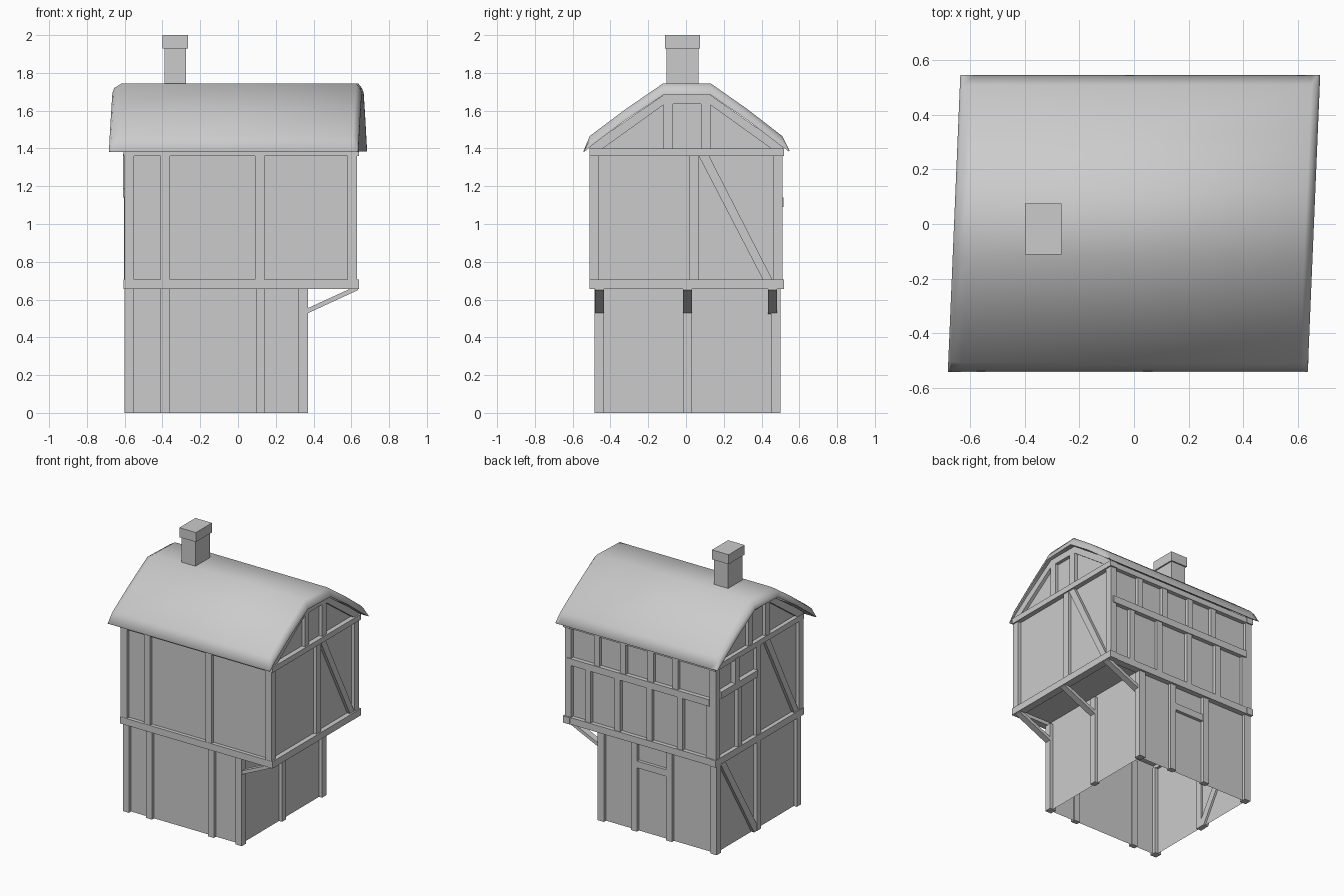
import bpy, bmesh
from mathutils import Vector


def mesh(name, verts, faces, smooth=False):
    me = bpy.data.meshes.new(name)
    me.from_pydata(verts, [], faces)
    bm = bmesh.new()
    bm.from_mesh(me)
    bmesh.ops.recalc_face_normals(bm, faces=bm.faces)
    bm.to_mesh(me)
    bm.free()
    ob = bpy.data.objects.new(name, me)
    bpy.context.collection.objects.link(ob)
    return ob


def prism(name, pts, axis, a0, a1, open_bottom=False):
    """Extrude a 2D outline along an axis: x takes (y,z), y takes (x,z), z takes (x,y)."""
    def put(p, a):
        v = list(p)
        v.insert("xyz".index(axis), a)
        return v
    n = len(pts)
    verts = [put(p, a0) for p in pts] + [put(p, a1) for p in pts]
    faces = [(i, (i + 1) % n, n + (i + 1) % n, n + i) for i in range(n)]
    faces.append(tuple(range(n, 2 * n)))
    if not open_bottom:
        faces.append(tuple(range(n)))
    return mesh(name, verts, faces)


def box(name, x0, x1, y0, y1, z0, z1, open_bottom=False):
    return prism(name, [(x0, y0), (x1, y0), (x1, y1), (x0, y1)], "z", z0, z1, open_bottom)


# plaster walls: open-bottomed ground floor, jettied upper floor with gables
box("lower_wall", -0.575, 0.345, -0.46, 0.475, 0, 0.68, True)
gable = [(-0.485, 0.68), (0.485, 0.68), (0.485, 1.42), (0.13, 1.67), (-0.12, 1.67), (-0.485, 1.42)]
prism("upper_wall", gable, "x", -0.575, 0.605)

# ground floor posts
for x in (-0.60, 0.32):
    box("lower_corner_post_front", x, x + 0.05, -0.485, -0.435, 0, 0.66)
    box("lower_corner_post_back", x, x + 0.05, 0.45, 0.50, 0, 0.66)
for x in (-0.41, 0.095):
    box("lower_front_post", x, x + 0.048, -0.485, -0.45, 0, 0.66)
for x in (-0.235, 0.05):
    box("door_post", x, x + 0.048, 0.46, 0.50, 0, 0.66)
box("door_lintel", -0.20, 0.06, 0.46, 0.498, 0.47, 0.52)
box("lower_right_post", 0.33, 0.37, -0.015, 0.032, 0, 0.66)
box("lower_left_post", -0.60, -0.56, -0.015, 0.032, 0, 0.66)
prism("lower_left_brace", [(0.455, 0.66), (0.40, 0.66), (0.03, 0.05), (0.03, 0), (0.06, 0)], "x", -0.598, -0.56)

# sill ring and top plate ring around the upper floor
for nm, z0, z1 in (("sill", 0.655, 0.705), ("top_plate", 1.36, 1.40)):
    box(nm + "_front", -0.603, 0.59, -0.512, -0.46, z0, z1)
    box(nm + "_back", -0.603, 0.59, 0.46, 0.515, z0, z1)
    box(nm + "_right", 0.585, 0.64, -0.512, 0.52, z0, z1)
    box(nm + "_left", -0.605, -0.555, -0.512, 0.52, z0, z1)

# upper floor posts
for x in (-0.60, 0.58):
    for y in (-0.51, 0.46):
        box("upper_corner_post", x, x + 0.05, y, y + 0.05, 0.70, 1.37)
for x in (-0.41, 0.09):
    box("upper_front_post", x, x + 0.05, -0.51, -0.475, 0.70, 1.37)

# back framing: rail with staggered posts above and below
box("back_rail", -0.55, 0.61, 0.475, 0.517, 1.09, 1.14)
for x in (-0.29, -0.09, 0.135, 0.35):
    box("back_short_post", x, x + 0.045, 0.475, 0.51, 1.14, 1.37)
for x in (-0.33, -0.08, 0.18, 0.42):
    box("back_post", x, x + 0.045, 0.475, 0.51, 0.70, 1.10)
box("back_end_post", -0.52, -0.55, 0.475, 0.508, 0.70, 1.10)

# left framing
box("left_rail", -0.61, -0.565, 0.03, 0.46, 1.14, 1.19)
box("left_short_post", -0.61, -0.565, 0.25, 0.295, 1.18, 1.37)
box("left_lower_post", -0.603, -0.565, 0.21, 0.255, 0.70, 1.15)

# both ends: middle post, brace and gable timbers
for side, xa, xb in (("right", 0.59, 0.63), ("left", -0.60, -0.56)):
    y = 0.015 if side == "right" else -0.015
    s = 1 if side == "right" else -1
    box(side + "_middle_post", xa, xb, y, y + 0.05, 0.70, 1.37)
    prism(side + "_brace", [(s * 0.065, 1.365), (s * 0.12, 1.365), (s * 0.46, 0.70), (s * 0.41, 0.70)],
          "x", xa + 0.002, xb - 0.002)
    for y in (-0.12, 0.08):
        box(side + "_gable_post", xa, xb, y, y + 0.05, 1.40, 1.67)
    box(side + "_gable_collar", xa, xb, -0.12, 0.13, 1.635, 1.682)
    prism(side + "_gable_rafter_front", [(-0.51, 1.38), (-0.44, 1.40), (-0.12, 1.63), (-0.12, 1.682), (-0.51, 1.415)],
          "x", xa, xb - 0.001)
    prism(side + "_gable_rafter_back", [(0.51, 1.38), (0.45, 1.40), (0.13, 1.63), (0.13, 1.682), (0.51, 1.415)],
          "x", xa, xb - 0.001)

# jetty brackets
for y in (-0.482, -0.015, 0.435):
    prism("jetty_bracket", [(0.36, 0.523), (0.635, 0.65), (0.635, 0.66), (0.60, 0.66), (0.36, 0.55)],
          "y", y, y + 0.047)

# skewed roof shell, edges rolled down at both gables
outer = [(-0.543, 1.385), (-0.51, 1.465), (-0.32, 1.608), (-0.12, 1.745), (0.13, 1.745),
         (0.325, 1.608), (0.51, 1.465), (0.547, 1.39)]
edge = [(-0.543, 1.383), (-0.505, 1.43), (-0.32, 1.563), (-0.12, 1.695), (0.13, 1.695),
        (0.325, 1.563), (0.505, 1.43), (0.547, 1.388)]
inner = [(-0.54, 1.38), (-0.50, 1.415), (-0.32, 1.55), (-0.12, 1.683), (0.13, 1.683),
         (0.325, 1.55), (0.50, 1.415), (0.544, 1.385)]
verts, faces = [], []
stations = [(-0.66, edge), (-0.65, [(y, z + 0.025) for y, z in edge[:]]), (-0.61, outer),
            (0, outer), (0.63, outer), (0.65, [(y, z + 0.025) for y, z in edge]), (0.66, edge)]
for x, top in stations:
    top = [top[0] if i == 0 else p for i, p in enumerate(top)]
    top = [(y, min(z, o[1])) for (y, z), o in zip(top, outer)]
    for y, z in top + inner[::-1]:
        verts.append((x + 0.042 * y, y, z))
n = 16
for s in range(len(stations) - 1):
    for i in range(n):
        j = (i + 1) % n
        faces.append((s * n + i, s * n + j, (s + 1) * n + j, (s + 1) * n + i))
last = (len(stations) - 1) * n
for b in (0, last):
    for i in range(7):
        faces.append((b + i, b + i + 1, b + 14 - i, b + 15 - i))
roof = mesh("roof", verts, faces)
bpy.context.view_layer.objects.active = roof
roof.select_set(True)
bpy.ops.object.shade_smooth_by_angle(angle=1.0)

# chimney
box("chimney_stack", -0.39, -0.275, -0.102, 0.065, 1.66, 1.94)
box("chimney_cap", -0.40, -0.265, -0.112, 0.075, 1.93, 2.0)
